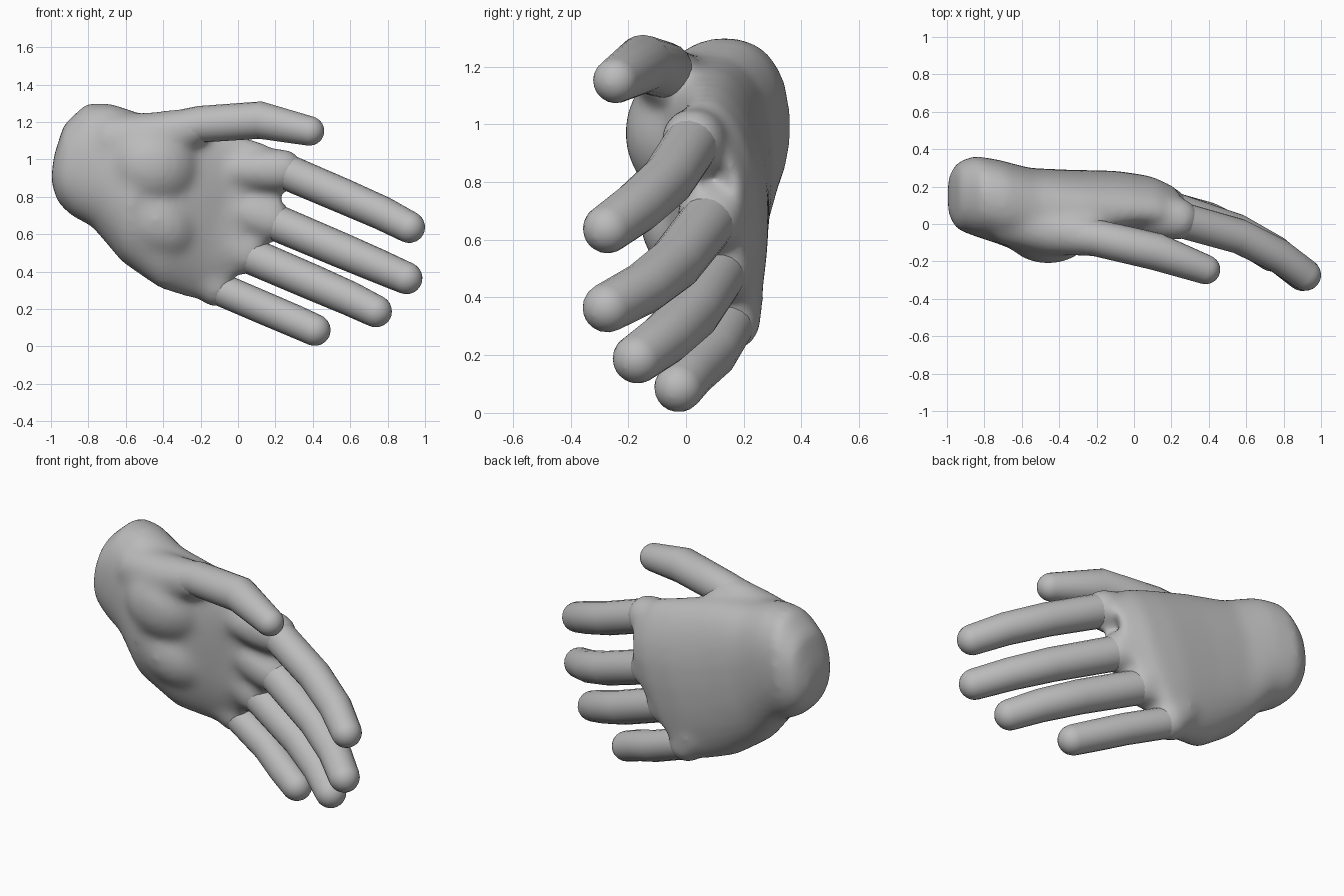
import bpy, bmesh, math
from mathutils import Vector, Matrix

cube = bpy.data.objects.get("Cube")
if cube:
    bpy.data.objects.remove(cube, do_unlink=True)

SKIN = (0.5, 0.5, 0.5, 1)
skin = bpy.data.materials.new("plain grey skin")
skin.use_nodes = True
skin.diffuse_color = SKIN
skin.node_tree.nodes["Principled BSDF"].inputs["Base Color"].default_value = SKIN


def loft(bm, rings):
    """Skin a list of point rings into a closed surface."""
    loops = [[bm.verts.new(p) for p in ring] for ring in rings]
    n = len(loops[0])
    for a, b in zip(loops, loops[1:]):
        for i in range(n):
            j = (i + 1) % n
            bm.faces.new((a[i], a[j], b[j], b[i]))
    bm.faces.new(loops[0][::-1])
    bm.faces.new(loops[-1])


def tube(bm, path, radii, sides=20):
    """Tapered tube along a path with a round tip."""
    pts = [Vector(p) for p in path]
    rings = []

    def ring(c, d, r):
        u = d.cross(Vector((0, 1, 0))).normalized()
        v = d.cross(u)
        rings.append([c + r * (u * math.cos(k * math.tau / sides) + v * math.sin(k * math.tau / sides))
                      for k in range(sides)])

    for i, (p, r) in enumerate(zip(pts, radii)):
        d = (pts[min(i + 1, len(pts) - 1)] - pts[max(i - 1, 0)]).normalized()
        ring(p, d, r)
    for k in range(1, 7):
        a = k * math.pi / 12.3
        ring(pts[-1] + d * radii[-1] * math.sin(a), d, radii[-1] * math.cos(a))
    loft(bm, rings)


def blob(bm, centre, size, tilt=0):
    """Ellipsoid turned about the y axis."""
    m = (Matrix.Translation(centre) @ Matrix.Rotation(math.radians(tilt), 4, 'Y')
         @ Matrix.Diagonal((*size, 1)))
    bmesh.ops.create_uvsphere(bm, u_segments=24, v_segments=16, radius=1, matrix=m)


def finish(bm, name):
    bmesh.ops.recalc_face_normals(bm, faces=bm.faces)
    mesh = bpy.data.meshes.new(name)
    bm.to_mesh(mesh)
    bm.free()
    mesh.materials.append(skin)
    obj = bpy.data.objects.new(name, mesh)
    bpy.context.collection.objects.link(obj)
    bpy.ops.object.select_all(action='DESELECT')
    obj.select_set(True)
    bpy.context.view_layer.objects.active = obj
    bpy.ops.object.shade_smooth_by_angle(angle=math.radians(40))
    return obj


# Fingers: centre line from knuckle to tip, and radii
fingers = {
    "index_finger": ([(.22, .03, .95), (.56, -.065, .805), (.77, -.168, .713), (.915, -.272, .638)],
                     (.096, .094, .091, .085)),
    "middle_finger": ([(.16, .09, .68), (.55, -.04, .515), (.75, -.15, .43), (.9, -.272, .365)],
                      (.098, .095, .091, .086)),
    "ring_finger": ([(.02, .125, .505), (.4, .02, .342), (.6, -.075, .255), (.737, -.168, .188)],
                    (.098, .096, .092, .086)),
    "little_finger": ([(-.14, .16, .325), (.14, .09, .205), (.3, .015, .137), (.41, -.025, .088)],
                      (.088, .088, .087, .085)),
}
for name, (path, radii) in fingers.items():
    bm = bmesh.new()
    tube(bm, path, radii)
    finish(bm, name)

# Thumb
bm = bmesh.new()
tube(bm, [(-.48, -.04, 1.12), (-.2, -.075, 1.188), (.12, -.148, 1.21), (.382, -.243, 1.152)],
     (.11, .098, .1, .079))
finish(bm, "thumb")

# Palm: sections as top (x, z), bottom (x, z), y at top, middle, bottom, half thickness
sections = [
    ((-.985, 1.02), (-1, .88), .15, .15, .15, .1),
    ((-.93, 1.19), (-.965, .77), .15, .15, .15, .18),
    ((-.81, 1.3), (-.895, .7), .15, .15, .15, .215),
    ((-.68, 1.3), (-.78, .64), .12, .12, .13, .225),
    ((-.5, 1.24), (-.62, .45), .07, .065, .08, .235),
    ((-.25, 1.2), (-.42, .31), .06, .09, .09, .2),
    ((0, 1.13), (-.25, .255), .07, .135, .14, .15),
    ((.14, 1.09), (-.15, .25), .06, .14, .175, .12),
    ((.25, 1.01), (-.11, .28), .05, .11, .165, .085),
]
BULGE = (0, 0, 0, 0, 0, 0, .03, .08, .13)
rings = []
for (top, low, y_top, y_mid, y_low, thick), bulge in zip(sections, BULGE):
    ring = []
    for k in range(28):
        a = k * math.tau / 28
        c, s = math.cos(a), math.sin(a)
        t = math.copysign(abs(c) ** .85, c)
        y = y_mid * (1 - t * t) + (y_top if t > 0 else y_low) * t * t
        y += thick * math.copysign(abs(s) ** .85, s)
        f = (1 - t) / 2
        x = top[0] + (low[0] - top[0]) * f + bulge * (1 - t * t)
        ring.append((x, y, top[1] + (low[1] - top[1]) * f))
    rings.append(ring)
bm = bmesh.new()
loft(bm, rings)

# Thumb mound, heel of the hand and the root of the thumb
blob(bm, (-.46, .03, .97), (.27, .245, .25), 10)
blob(bm, (-.44, .06, .68), (.27, .225, .21), 42)
tube(bm, [(-.7, .03, 1.1), (-.45, -.035, 1.12), (-.24, -.068, 1.172)], (.14, .135, .108))

# Knuckles with the bones leading into them
for path, radii in fingers.values():
    p, q = Vector(path[0]), Vector(path[1])
    end = p + (q - p).normalized() * .02
    start = end.lerp(Vector((-.6, .12, .95)), .4)
    tube(bm, [start, start.lerp(end, .7), end], (.09, .12, radii[0] + .02))

palm = finish(bm, "palm")
remesh = palm.modifiers.new("blend", 'REMESH')
remesh.mode = 'VOXEL'
remesh.voxel_size = .018
remesh.use_smooth_shade = True
smooth = palm.modifiers.new("soften", 'SMOOTH')
smooth.factor = .5
smooth.iterations = 32
